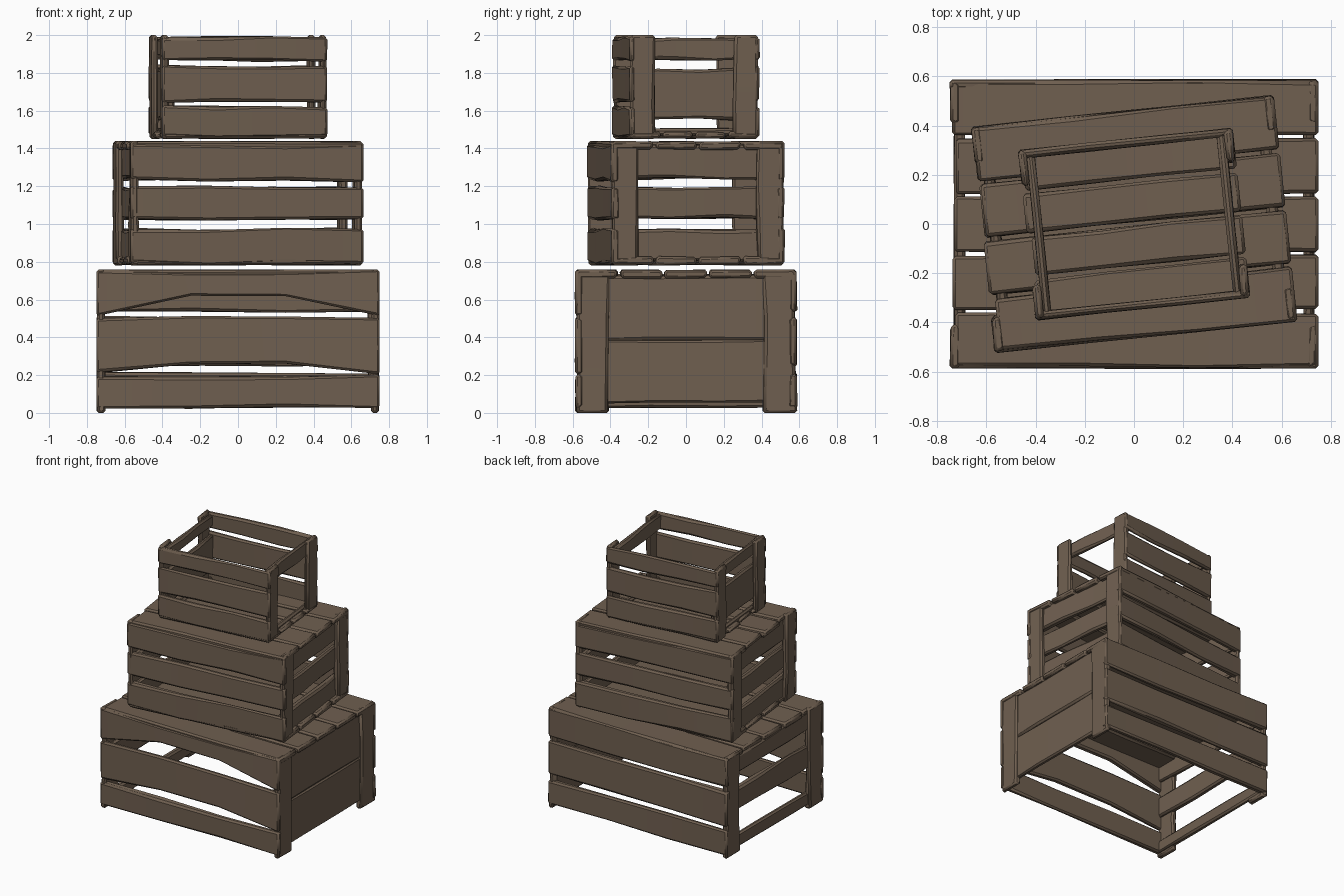
import bpy, bmesh, math, random
from mathutils import Matrix, Vector

if "Cube" in bpy.data.objects:
    bpy.data.objects.remove(bpy.data.objects["Cube"])

random.seed(4)
wood = bpy.data.materials.new("weathered brown wood")
wood.diffuse_color = (0.16, 0.115, 0.08, 1)
wood.use_nodes = True
wood.node_tree.nodes["Principled BSDF"].inputs["Base Color"].default_value = wood.diffuse_color


def board(bm, lo, hi, axis, wobble, bow=0):
    """Rough-hewn plank between two corners: four warped rings along its length."""
    u, v = [i for i in range(3) if i != axis]
    rings = []
    for k in range(4):
        ring = []
        for a, b in ((0, 0), (1, 0), (1, 1), (0, 1)):
            co = Vector((0, 0, 0))
            co[axis] = lo[axis] + (hi[axis] - lo[axis]) * k / 3
            for i, s in ((u, a), (v, b)):
                # only pull inward, so the crate keeps its outer size
                pull = random.uniform(0, min(wobble, 0.15 * (hi[i] - lo[i])))
                co[i] = hi[i] - pull if s else lo[i] + pull
            if b == 0 and k in (1, 2):
                co[v] += bow  # hollowed lower edge
            ring.append(bm.verts.new(co))
        rings.append(ring)
    faces = [bm.faces.new(rings[0]), bm.faces.new(rings[-1])]
    for r0, r1 in zip(rings, rings[1:]):
        for j in range(4):
            n = (j + 1) % 4
            faces.append(bm.faces.new((r0[j], r0[n], r1[n], r1[j])))
    bmesh.ops.recalc_face_normals(bm, faces=faces)


def part(name, boards, angle, wobble):
    bm = bmesh.new()
    for lo, hi, axis, *bow in boards:
        board(bm, lo, hi, axis, wobble, *bow)
    me = bpy.data.meshes.new(name)
    bm.transform(Matrix.Rotation(math.radians(angle), 4, 'Z'))
    bm.to_mesh(me)
    bm.free()
    me.materials.append(wood)
    ob = bpy.data.objects.new(name, me)
    bpy.context.collection.objects.link(ob)
    bev = ob.modifiers.new("worn edges", 'BEVEL')
    bev.width, bev.segments = 0.012, 1
    bpy.ops.object.select_all(action='DESELECT')
    ob.select_set(True)
    bpy.context.view_layer.objects.active = ob
    bpy.ops.object.shade_smooth_by_angle(angle=math.radians(40))


def crate(name, w, d, z0, z1, angle, front, back, left, right, lid, floor, post, inset):
    """w, d: half sizes; front, back, left, right: slat heights (and hollow) per side."""
    t = 0.05 if w > 0.5 else 0.04
    wob = 0.02
    # long slats on front and back
    for side, label, rows in ((-1, "front", front), (1, "back", back)):
        ys = sorted((side * d, side * (d - t)))
        part(f"{name}_{label}_slats",
             [((-w, ys[0], a), (w, ys[1], b), 0, *bow) for a, b, *bow in rows],
             angle, wob)
    # end slats, set just behind the posts
    for sx, label, spans in ((-1, "left", left), (1, "right", right)):
        xs = sorted((sx * (w - inset), sx * (w - inset - t)))
        part(f"{name}_{label}_end_slats",
             [((xs[0], -d + 0.02, a), (xs[1], d - 0.02, b), 1) for a, b in spans],
             angle, wob)
    # corner posts
    posts = []
    for sx in (-1, 1):
        for sy in (-1, 1):
            xs = sorted((sx * w, sx * (w - t)))
            ys = sorted((sy * d, sy * (d - post)))
            posts.append(((xs[0], ys[0], z0), (xs[1], ys[1], z1), 2))
    part(f"{name}_corner_posts", posts, angle, wob)
    # lid and floor planks
    for label, n, za, zb in (("lid", lid, z1 - t, z1), ("floor", floor, z0, z0 + t)):
        if n:
            step = 2 * d / n
            planks = []
            for k in range(n):
                y = -d + k * step
                end = -w + random.uniform(0, 0.03)
                planks.append(((end, y, za), (w, y + step - 0.002, zb), 0))
            part(f"{name}_{label}_planks", planks, angle, wob * 0.7)


mid_rows = [(0.78, 0.985), (1.015, 1.205), (1.22, 1.43)]
top_rows = [(1.45, 1.63), (1.635, 1.85), (1.855, 2.0)]

crate("lower_crate", 0.75, 0.59, 0.0, 0.76, 0,
      [(0.02, 0.205), (0.20, 0.515, 0.05), (0.51, 0.76, 0.10)],
      [(0.02, 0.22), (0.24, 0.52), (0.53, 0.76)],
      [(0.02, 0.13), (0.30, 0.49), (0.58, 0.74)],
      [(0.04, 0.40), (0.37, 0.74)], 5, 0, 0.19, 0.015)
crate("middle_crate", 0.62, 0.465, 0.78, 1.44, 6, mid_rows, mid_rows,
      [(0.79, 0.98), (1.02, 1.205), (1.23, 1.43)],
      [(0.79, 0.98), (1.02, 1.205), (1.23, 1.43)], 4, 4, 0.16, 0.03)
crate("upper_crate", 0.44, 0.35, 1.45, 2.0, 6, top_rows, top_rows,
      [(1.46, 1.51), (1.54, 1.83), (1.88, 1.99)],
      [(1.46, 1.51), (1.86, 1.99)], 0, 4, 0.15, 0.03)
